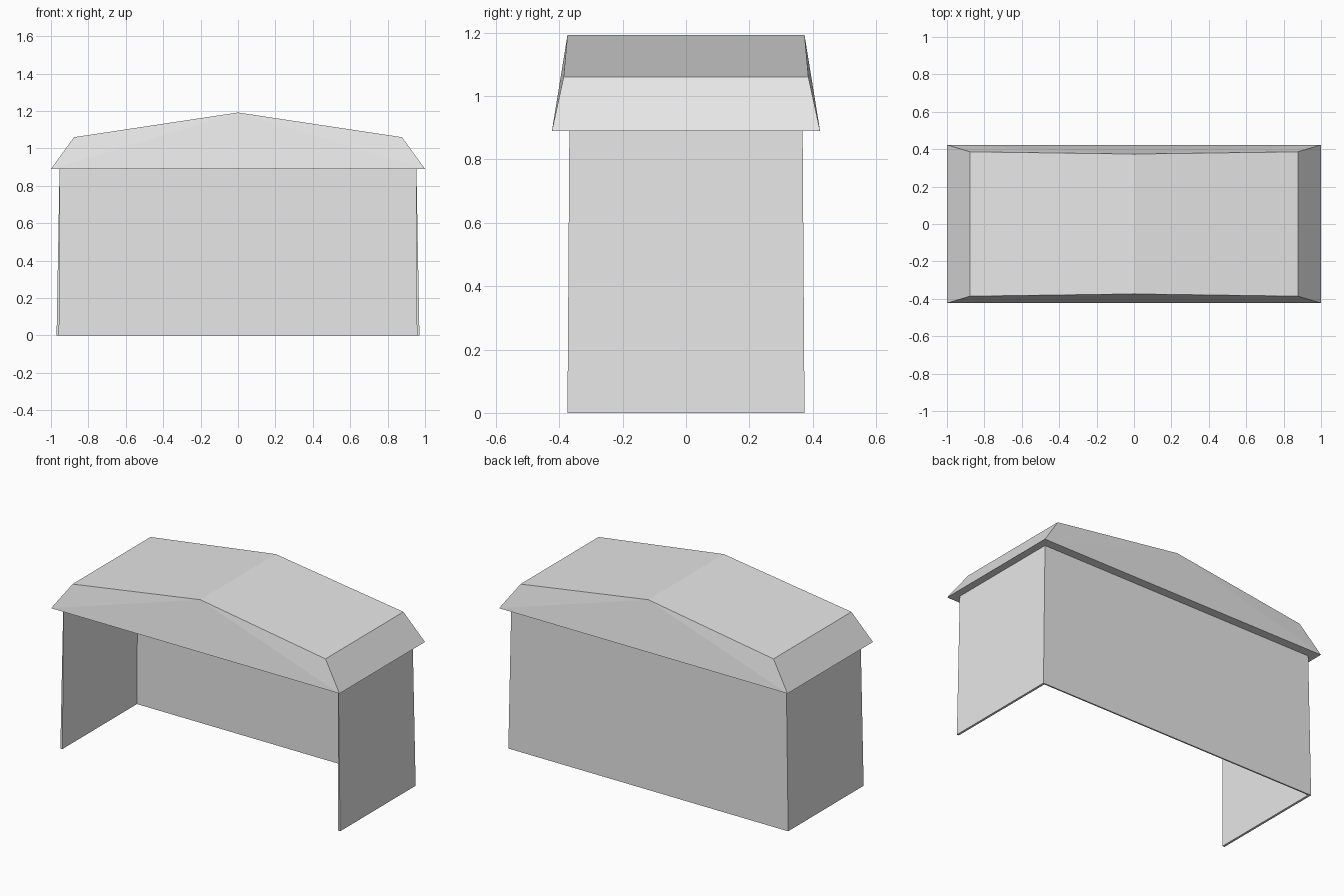
import bpy

if "Cube" in bpy.data.objects:
    bpy.data.objects.remove(bpy.data.objects["Cube"])

grey = bpy.data.materials.new("light_grey")
grey.diffuse_color = (0.8, 0.8, 0.8, 1)
grey.use_nodes = True
grey.node_tree.nodes["Principled BSDF"].inputs["Base Color"].default_value = grey.diffuse_color


def add_mesh(name, verts, faces):
    me = bpy.data.meshes.new(name)
    me.from_pydata(verts, [], faces)
    me.materials.append(grey)
    ob = bpy.data.objects.new(name, me)
    bpy.context.collection.objects.link(ob)
    return ob


def u_ring(x, y, ix, iy, z):
    # U-shaped plan: outer corners, then inner corners, open at the front
    return [(-x, -y, z), (x, -y, z), (x, y, z), (-x, y, z),
            (-ix, -y, z), (ix, -y, z), (ix, iy, z), (-ix, iy, z)]


# Three thin walls, thicker at the foot, open front
verts = (u_ring(0.97, 0.374, 0.956, 0.365, 0)
         + u_ring(0.954, 0.368, 0.951, 0.364, 0.892))
loop = [0, 4, 7, 6, 5, 1, 2, 3]
faces = [(a, b, b + 8, a + 8) for a, b in zip(loop, loop[1:] + loop[:1])]
for quad in ((0, 4, 7, 3), (3, 7, 6, 2), (2, 6, 5, 1)):
    faces.append(quad[::-1])
    faces.append(tuple(i + 8 for i in quad))
add_mesh("walls", verts, faces)

# Roof: eave corners, shoulders and ridge for front (s=-1) and back (s=1)
verts = []
for s in (-1, 1):
    verts += [(-1, s * 0.423, 0.89), (1, s * 0.423, 0.89),
              (0.877, s * 0.386, 1.06), (0, s * 0.374, 1.192),
              (-0.877, s * 0.386, 1.06)]
gable = [(0, 1, 3), (1, 2, 3), (0, 3, 4)]
faces = gable + [tuple(i + 5 for i in f[::-1]) for f in gable]
faces += [(a, a + 5, b + 5, b) for a, b in ((0, 1), (1, 2), (2, 3), (3, 4), (4, 0))]
add_mesh("roof", verts, faces)
